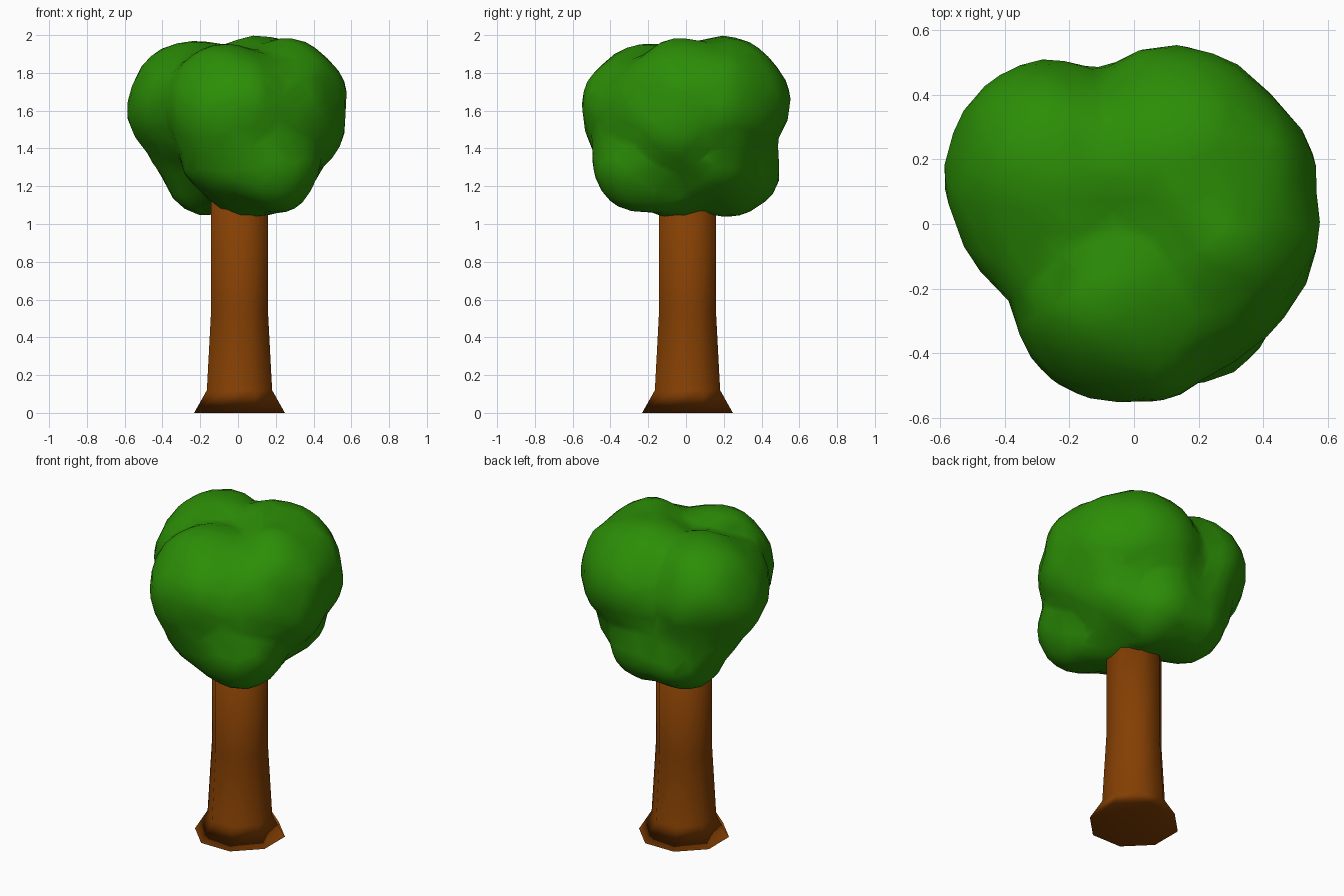
import bpy, bmesh, math
from mathutils import Matrix, Vector, noise

cube = bpy.data.objects.get("Cube")
if cube:
    bpy.data.objects.remove(cube, do_unlink=True)


def make_material(name, rgb):
    mat = bpy.data.materials.new(name)
    mat.use_nodes = True
    color = (*rgb, 1.0)
    mat.diffuse_color = color
    mat.node_tree.nodes["Principled BSDF"].inputs["Base Color"].default_value = color
    return mat


def make_object(name, bm, mat):
    bmesh.ops.recalc_face_normals(bm, faces=bm.faces)
    for face in bm.faces:
        face.smooth = True
    mesh = bpy.data.meshes.new(name)
    bm.to_mesh(mesh)
    bm.free()
    mesh.materials.append(mat)
    obj = bpy.data.objects.new(name, mesh)
    bpy.context.collection.objects.link(obj)
    return obj


bark = make_material("bark brown", (0.23, 0.05, 0.001))
leaf = make_material("leaf green", (0.025, 0.27, 0.002))

# Trunk: eight-sided profile flaring out at the foot, flat sides facing the axes
SIDES = 8
profile = [(0.26, 0), (0.187, 0.12), (0.163, 0.54), (0.163, 1.13)]
bm = bmesh.new()
rings = []
for radius, z in profile:
    angles = [math.tau * (i + 0.5) / SIDES for i in range(SIDES)]
    rings.append([bm.verts.new((0.008 + radius * math.cos(a),
                                0.008 + radius * math.sin(a), z)) for a in angles])
for low, high in zip(rings, rings[1:]):
    for i in range(SIDES):
        j = (i + 1) % SIDES
        bm.faces.new((low[i], low[j], high[j], high[i]))
bm.faces.new(rings[0][::-1])
bm.faces.new(rings[-1])
trunk = make_object("trunk", bm, bark)
trunk.modifiers.new("area shading", 'WEIGHTED_NORMAL')

# Foliage: overlapping lobes (x, y, z, radius) fused into one lumpy crown
lobes = [
    (-0.03, -0.20, 1.60, 0.35),   # front
    (-0.23, 0.16, 1.63, 0.34),    # upper left of the front
    (-0.24, 0.04, 1.62, 0.30),    # fill toward the front
    (0.12, 0.19, 1.65, 0.35),     # back
    (0.23, 0.15, 1.63, 0.32),     # back corner
    (0.26, 0.00, 1.68, 0.30),     # upper side
    (0.29, -0.05, 1.53, 0.27),    # lower side
    (0.16, -0.12, 1.57, 0.345),   # fill between front and side
    (-0.02, 0.16, 1.57, 0.34),    # fill behind
    (-0.19, 0.19, 1.46, 0.29),    # fill below the upper left
    (0.16, -0.22, 1.34, 0.28),    # low front
    (-0.02, -0.19, 1.38, 0.28),   # low front fill
    (-0.14, 0.22, 1.31, 0.26),    # low back
    (0.03, 0.22, 1.33, 0.28),     # low back middle
    (0.07, -0.06, 1.32, 0.29),    # underside
    (0.18, 0.12, 1.40, 0.28),     # low back corner
]
bm = bmesh.new()
for x, y, z, r in lobes:
    centre = Vector((x, y, z))
    verts = bmesh.ops.create_icosphere(bm, subdivisions=4, radius=r + 0.008,
                                       matrix=Matrix.Translation(centre))["verts"]
    for v in verts:
        v.co += (v.co - centre).normalized() * 0.03 * noise.noise(v.co * 4)
crown = make_object("foliage", bm, leaf)

remesh = crown.modifiers.new("fuse", 'REMESH')
remesh.mode = 'VOXEL'
remesh.voxel_size = 0.035
remesh.use_smooth_shade = True
soften = crown.modifiers.new("soften", 'SMOOTH')
soften.factor = 0.5
soften.iterations = 6
reduce = crown.modifiers.new("reduce", 'DECIMATE')
reduce.ratio = 0.12
